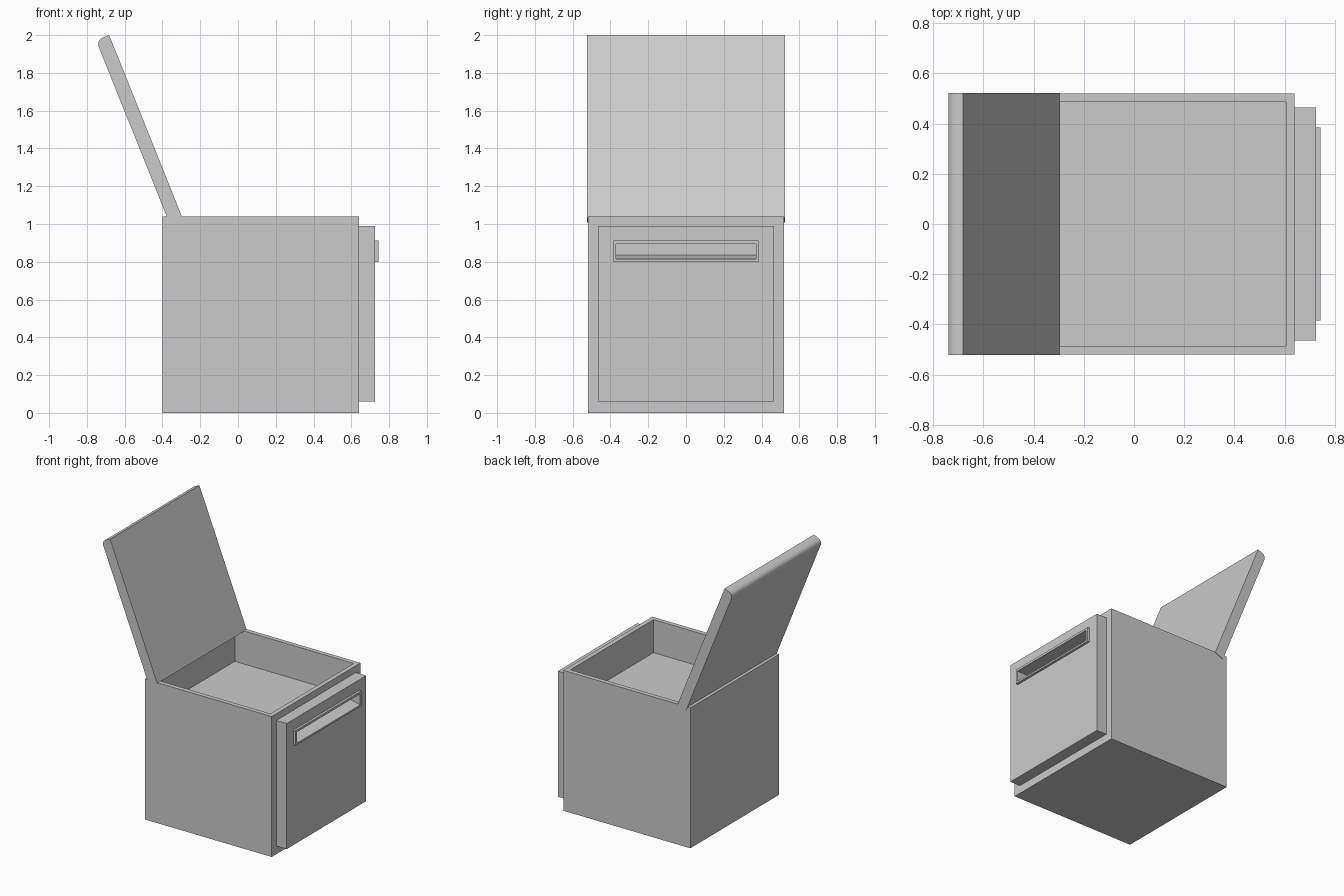
import bpy, bmesh, math
from mathutils import Vector

if "Cube" in bpy.data.objects:
    bpy.data.objects.remove(bpy.data.objects["Cube"])


def finish(name, bm):
    bmesh.ops.recalc_face_normals(bm, faces=bm.faces)
    mesh = bpy.data.meshes.new(name)
    bm.to_mesh(mesh)
    bm.free()
    obj = bpy.data.objects.new(name, mesh)
    bpy.context.collection.objects.link(obj)
    return obj


def prism(name, profile, half_width):
    """Extrude an (x, z) profile along y, centred on y = 0."""
    bm = bmesh.new()
    face = bm.faces.new([bm.verts.new((x, -half_width, z)) for x, z in profile])
    ext = bmesh.ops.extrude_face_region(bm, geom=[face])["geom"]
    verts = [v for v in ext if isinstance(v, bmesh.types.BMVert)]
    bmesh.ops.translate(bm, verts=verts, vec=(0, 2 * half_width, 0))
    return finish(name, bm)


def rect(x0, x1, z0, z1):
    return [(x0, z0), (x1, z0), (x1, z1), (x0, z1)]


# Cabinet body with a shallow tray sunk into the top
bm = bmesh.new()
bmesh.ops.create_cube(bm, size=1)
for v in bm.verts:
    v.co = Vector((0.12 + v.co.x * 1.04, v.co.y * 1.04, 0.52 + v.co.z * 1.04))
top = max(bm.faces, key=lambda f: f.calc_center_median().z)
bmesh.ops.inset_individual(bm, faces=[top], thickness=0.047)
ext = bmesh.ops.extrude_face_region(bm, geom=[top])["geom"]
bmesh.ops.translate(bm, verts=[v for v in ext if isinstance(v, bmesh.types.BMVert)],
                    vec=(0, 0, -0.245))
if top.is_valid:
    bm.faces.remove(top)
finish("cabinet_body", bm)

# Open lid: leaning slab whose far outer edge is rounded
corner = Vector((-0.682, 2.0))
down = Vector((0.372, -0.928))
out = Vector((-0.928, -0.372))
length, thick, radius = 1.04, 0.0745, 0.037
profile = [corner, corner + down * length, corner + down * length + out * thick]
centre = corner + down * radius + out * (thick - radius)
for i in range(9):
    a = math.pi / 2 * i / 8
    profile.append(centre + out * radius * math.cos(a) - down * radius * math.sin(a))
lid = prism("lid", profile, 0.523)

# Drawer front and raised rim around the hand slot
drawer = prism("drawer_front", rect(0.64, 0.725, 0.06, 0.99), 0.465)
rim = prism("handle_rim", rect(0.725, 0.7425, 0.80, 0.912), 0.385)

# Hand slot with a sloping floor, cut through rim and into the drawer
slot = prism("slot_cutter", [(0.77, 0.807), (0.77, 0.895), (0.65, 0.895), (0.65, 0.835)], 0.37)
slot.hide_render = True
slot.display_type = 'WIRE'
for part in (drawer, rim):
    mod = part.modifiers.new("slot", 'BOOLEAN')
    mod.operation = 'DIFFERENCE'
    mod.solver = 'EXACT'
    mod.object = slot

# Smooth the lid's rounded edge only
bpy.ops.object.select_all(action='DESELECT')
lid.select_set(True)
bpy.context.view_layer.objects.active = lid
bpy.ops.object.shade_smooth_by_angle(angle=math.radians(30))
